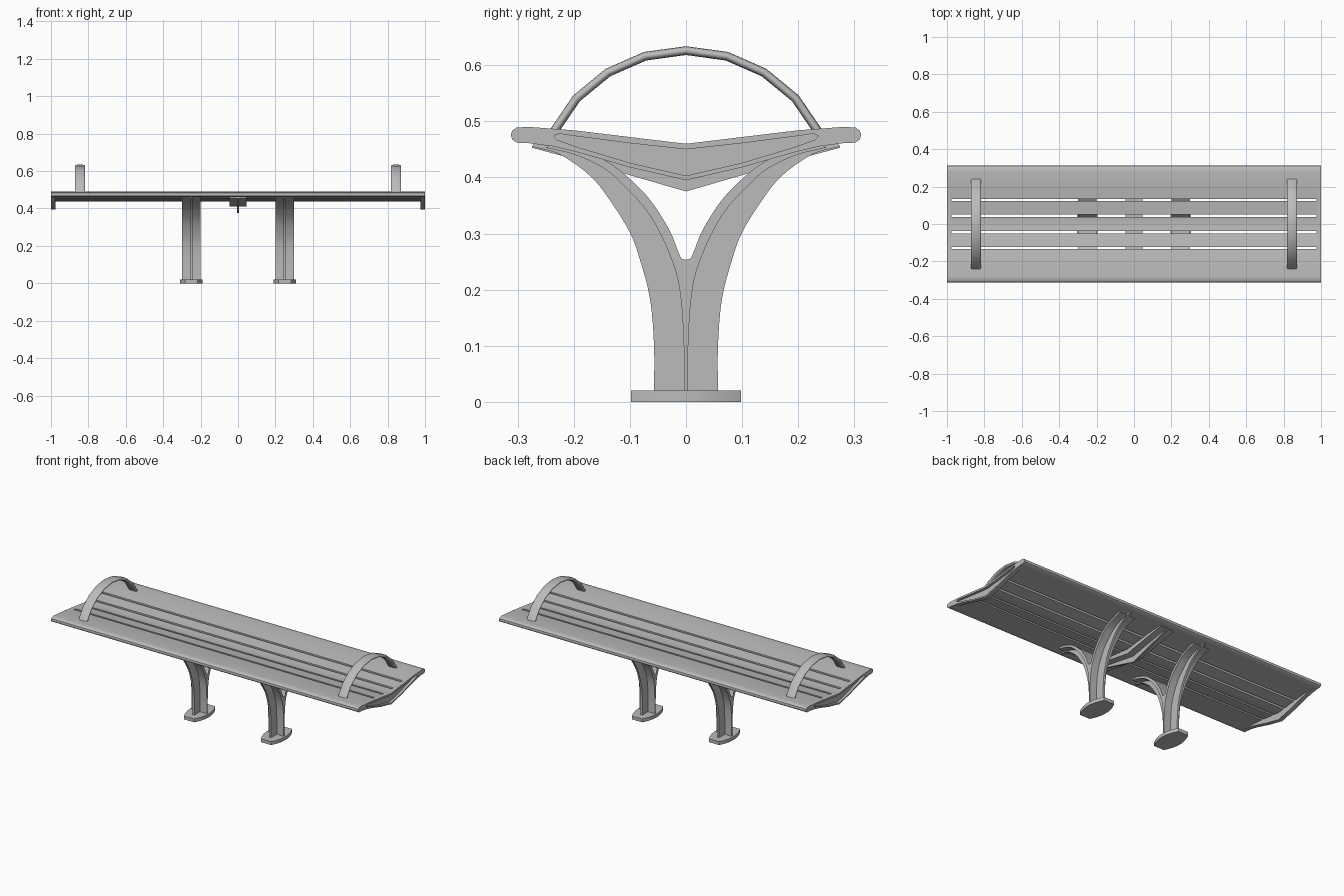
import bpy
import bmesh
import math
from mathutils import Matrix, Vector

cube = bpy.data.objects.get("Cube")
if cube:
    bpy.data.objects.remove(cube, do_unlink=True)

metal = bpy.data.materials.new("grey metal")
metal.use_nodes = True
GREY = (0.5, 0.5, 0.5, 1)
metal.diffuse_color = GREY
metal.node_tree.nodes["Principled BSDF"].inputs["Base Color"].default_value = GREY

# Local profile (u, v) becomes (y, z), and the extrusion runs along x
SIDEWAYS = Matrix(((0, 0, 1, 0), (1, 0, 0, 0), (0, 1, 0, 0), (0, 0, 0, 1)))


def finish(name, bm):
    """Turn a bmesh into a clean, shaded, coloured object."""
    bmesh.ops.remove_doubles(bm, verts=bm.verts, dist=0.0001)
    bmesh.ops.recalc_face_normals(bm, faces=bm.faces)
    mesh = bpy.data.meshes.new(name)
    bm.to_mesh(mesh)
    bm.free()
    mesh.materials.append(metal)
    obj = bpy.data.objects.new(name, mesh)
    bpy.context.collection.objects.link(obj)
    bpy.ops.object.select_all(action="DESELECT")
    obj.select_set(True)
    bpy.context.view_layer.objects.active = obj
    bpy.ops.object.shade_smooth_by_angle(angle=math.radians(35))
    return obj


def extrude(name, loops, low, high, matrix=SIDEWAYS):
    """Extrude filled outlines; inner outlines become holes."""
    curve = bpy.data.curves.new(name + " outline", "CURVE")
    curve.dimensions = "2D"
    curve.fill_mode = "BOTH"
    curve.extrude = (high - low) / 2
    for loop in loops:
        spline = curve.splines.new("POLY")
        spline.points.add(len(loop) - 1)
        for point, (u, v) in zip(spline.points, loop):
            point.co = (u, v, 0, 1)
        spline.use_cyclic_u = True
    temp = bpy.data.objects.new(name + " outline", curve)
    bpy.context.collection.objects.link(temp)
    graph = bpy.context.evaluated_depsgraph_get()
    mesh = bpy.data.meshes.new_from_object(temp.evaluated_get(graph))
    bm = bmesh.new()
    bm.from_mesh(mesh)
    bpy.data.objects.remove(temp, do_unlink=True)
    bpy.data.curves.remove(curve)
    bpy.data.meshes.remove(mesh)
    shift = Matrix.Translation((0, 0, (low + high) / 2))
    bmesh.ops.transform(bm, matrix=matrix @ shift, verts=bm.verts)
    return finish(name, bm)


def mirrored(half):
    """Close a half outline that starts and ends at the centre line."""
    return half + [(-u, v) for u, v in reversed(half) if u > 0.0001]


def smooth(points, steps=4):
    """Catmull-Rom curve through the points."""
    pts = [Vector(p) for p in points]
    pts = [pts[0] * 2 - pts[1]] + pts + [pts[-1] * 2 - pts[-2]]
    out = []
    for a, b, c, d in zip(pts, pts[1:], pts[2:], pts[3:]):
        for i in range(steps):
            t = i / steps
            p = b + (c - a) * t / 2 + (a * 2 - b * 5 + c * 4 - d) * t * t / 2
            p += (b * 3 - a - c * 3 + d) * t ** 3 / 2
            out.append(tuple(p))
    return out + [tuple(pts[-2])]


def seat_top(y):
    return 0.46 + 0.12 * abs(y)


# Seat slats: one bent centre slat, two narrow ones and two broad edge slats
SLAT_END, THICK = 0.98, 0.024
nose = [(0.2, 0.484), (0.28, 0.49), (0.302, 0.489), (0.31, 0.483), (0.312, 0.476),
        (0.31, 0.468), (0.302, 0.462), (0.28, 0.461), (0.2, 0.458)]


def slat(name, ys, tip=()):
    top = [(y, seat_top(y)) for y in ys]
    under = [(y, seat_top(y) - THICK) for y in reversed(ys)]
    return top + list(tip) + under


extrude("centre_slat", [slat("centre", (-0.037, 0, 0.037))], -SLAT_END, SLAT_END)
for side, label in ((1, "back"), (-1, "front")):
    for kind, outline in (("inner_slat", slat("inner", (0.05, 0.122))),
                          ("edge_slat", slat("edge", (0.135,), nose))):
        extrude(label + "_" + kind, [[(side * y, z) for y, z in outline]],
                -SLAT_END, SLAT_END)

# End caps: raised rim around a shallow recess
cap = mirrored([(0, 0.46)] + nose[:-1]
               + [(0.235, 0.455), (0.19, 0.444), (0.1, 0.418), (0, 0.395)])
recess = mirrored([(0, 0.45), (0.1, 0.461), (0.2, 0.474), (0.226, 0.478), (0.236, 0.474),
                   (0.23, 0.467), (0.19, 0.453), (0.1, 0.426), (0, 0.403)])
for side, label in ((1, "left"), (-1, "right")):
    for part, loops, a, b in (("end_rim", [cap, recess], 0.985, 1),
                              ("end_panel", [cap], 0.975, 0.985)):
        extrude(label + "_" + part, loops, *sorted((side * a, side * b)))

# Centre bracket: a broad strap under the slats with a thin rib below
strap = mirrored([(0, 0.437), (0.26, 0.465), (0.27, 0.455), (0.2, 0.445), (0, 0.41)])
rib = mirrored([(0, 0.43), (0.27, 0.46), (0.275, 0.453), (0.2, 0.433), (0, 0.375)])
extrude("centre_strap", [strap], -0.045, 0.045)
extrude("centre_rib", [rib], -0.005, 0.005)

# Legs: a broad forked stem, thin outer fins and a bowed foot plate
crotch = [(0, 0.253), (0.008, 0.256), (0.014, 0.268), (0.03, 0.307), (0.064, 0.36),
          (0.103, 0.4), (0.14, 0.428), (0.19, 0.45), (0.235, 0.462)]
stem = [(0.25, 0.453), (0.2, 0.441), (0.153, 0.42), (0.118, 0.393), (0.064, 0.332),
        (0.025, 0.252), (0.01, 0.19), (0.004, 0.1), (0.004, 0.015)]
fin = [(0.275, 0.455), (0.225, 0.441), (0.171, 0.403), (0.136, 0.36), (0.1, 0.302),
       (0.082, 0.253), (0.064, 0.183), (0.057, 0.1), (0.057, 0.015)]
inner = smooth(crotch)
arc = [(0.06 - 0.027 * (i / 6) ** 2, 0.098 * i / 6) for i in range(-6, 7)]
foot = arc + [(-u, -v) for u, v in arc]
for side, label in ((1, "left"), (-1, "right")):
    x = side * 0.25
    extrude(label + "_leg_stem", [mirrored(inner + smooth(stem))], x - 0.05, x + 0.05)
    extrude(label + "_leg_fin", [mirrored(inner + [(0.27, 0.462)] + smooth(fin))],
            x - 0.006, x + 0.006)
    extrude(label + "_foot_plate", [[(u + x, v) for u, v in foot]], 0, 0.02,
            Matrix.Identity(4))

# Arm hoops: a rounded flat bar swept along a faceted arch
half = [(0.24, 0.475), (0.195, 0.541), (0.139, 0.587), (0.073, 0.616)]
arch = [Vector((0, y, z)) for y, z in
        half + [(0, 0.626)] + [(-y, z) for y, z in reversed(half)]]
section = [(math.copysign(abs(math.cos(a)) ** 0.4, math.cos(a)) * 0.028, math.sin(a) * 0.008)
           for a in (math.tau * (i + 0.5) / 16 for i in range(16))]
for side, label in ((1, "left"), (-1, "right")):
    bm = bmesh.new()
    rings = []
    for i, p in enumerate(arch):
        along = arch[min(i + 1, len(arch) - 1)] - arch[max(i - 1, 0)]
        out = Vector((0, along.z, -along.y)).normalized()
        rings.append([bm.verts.new(p + out * v + Vector((u + side * 0.845, 0, 0)))
                      for u, v in section])
    for a, b in zip(rings, rings[1:]):
        for i in range(len(section)):
            bm.faces.new((a[i - 1], a[i], b[i], b[i - 1]))
    bm.faces.new(rings[0])
    bm.faces.new(rings[-1])
    finish(label + "_arm_hoop", bm)
